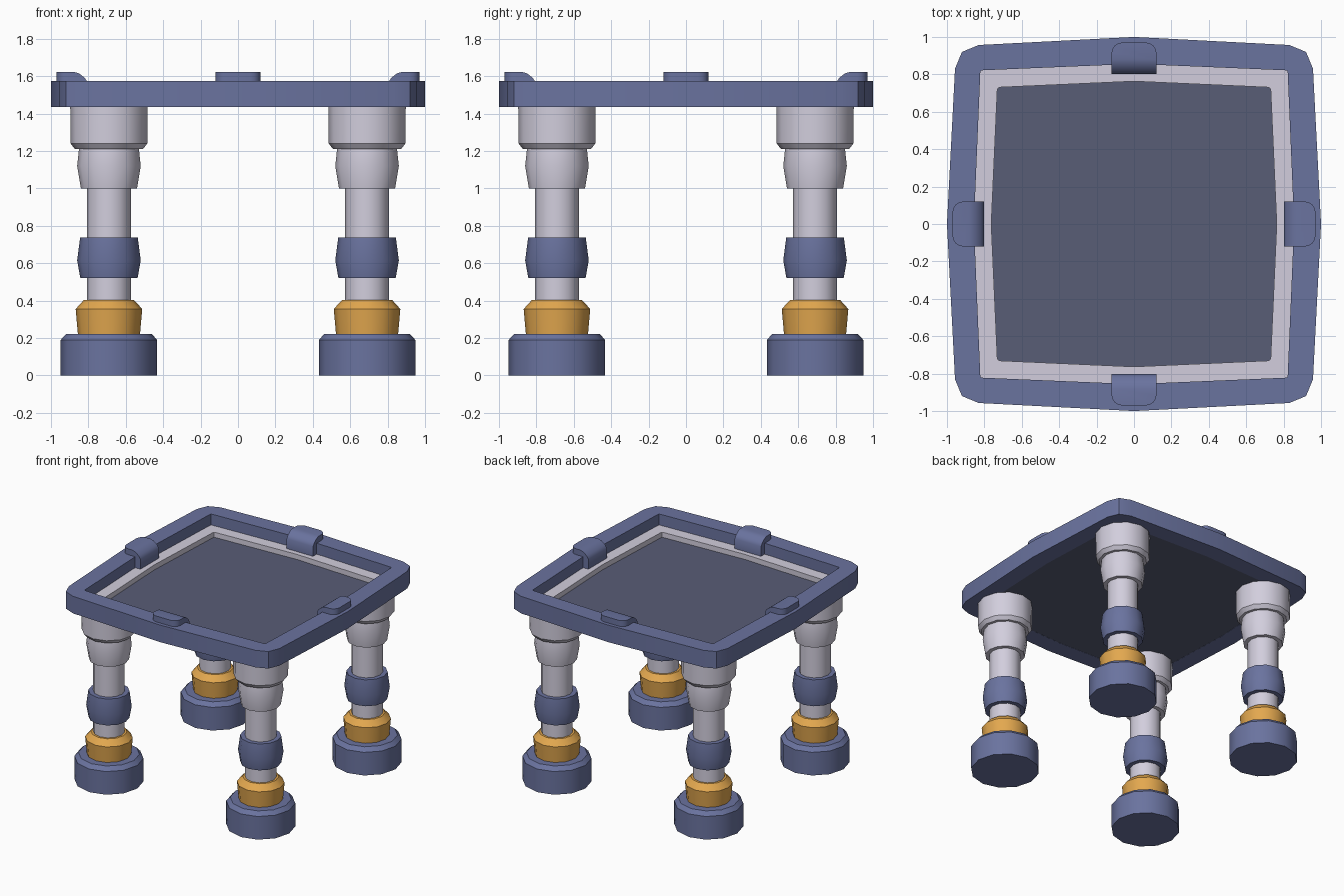
import bpy, bmesh, math

if "Cube" in bpy.data.objects:
    bpy.data.objects.remove(bpy.data.objects["Cube"])


def material(name, hex_code):
    def lin(c):
        c /= 255
        return c / 12.92 if c <= 0.04045 else ((c + 0.055) / 1.055) ** 2.4
    m = bpy.data.materials.new(name)
    m.diffuse_color = [lin(int(hex_code[i:i + 2], 16)) for i in (0, 2, 4)] + [1]
    m.use_nodes = True
    m.node_tree.nodes["Principled BSDF"].inputs["Base Color"].default_value = m.diffuse_color
    return m


BLUE = material("slate_blue", "6a739f")
GREY = material("pale_grey", "d2cedd")
DARK = material("dark_panel", "595d76")
ORANGE = material("amber", "e3a84f")


def finish(name, bm, mat, loc=(0, 0, 0), rot=0, angle=35):
    bmesh.ops.recalc_face_normals(bm, faces=bm.faces)
    me = bpy.data.meshes.new(name)
    bm.to_mesh(me)
    bm.free()
    me.materials.append(mat)
    ob = bpy.data.objects.new(name, me)
    bpy.context.collection.objects.link(ob)
    ob.location = loc
    ob.rotation_euler[2] = rot
    bpy.ops.object.select_all(action='DESELECT')
    ob.select_set(True)
    bpy.context.view_layer.objects.active = ob
    bpy.ops.object.shade_smooth_by_angle(angle=math.radians(angle))
    return ob


def bridge(bm, a, b):
    n = len(a)
    for i in range(n):
        j = (i + 1) % n
        bm.faces.new((a[i], a[j], b[j], b[i]))


def lathe(name, profile, mat, loc, sides=12):
    """Capped solid of revolution from (radius, height) pairs."""
    bm = bmesh.new()
    rings = [[bm.verts.new((r * math.cos(2 * math.pi * k / sides),
                            r * math.sin(2 * math.pi * k / sides), z))
              for k in range(sides)] for r, z in profile]
    for a, b in zip(rings, rings[1:]):
        bridge(bm, a, b)
    bm.faces.new(rings[0])
    bm.faces.new(rings[-1])
    return finish(name, bm, mat, loc)


def outline(side):
    """Repeat one side's points four times around z."""
    pts = []
    for k in range(4):
        c, s = round(math.cos(k * math.pi / 2)), round(math.sin(k * math.pi / 2))
        pts += [(c * x - s * y, s * x + c * y) for x, y in side]
    return pts


def slab(name, outer, z0, z1, mat, inner=None):
    """Flat plate, or a frame when an inner outline is given."""
    bm = bmesh.new()

    def loop(o, z):
        return [bm.verts.new((x, y, z)) for x, y in outline(o)]
    a, b = loop(outer, z0), loop(outer, z1)
    bridge(bm, a, b)
    if inner:
        c, d = loop(inner, z0), loop(inner, z1)
        bridge(bm, b, d)
        bridge(bm, d, c)
        bridge(bm, c, a)
    else:
        bm.faces.new(a)
        bm.faces.new(b)
    return finish(name, bm, mat)


# Table top: bulging frame, stepped ledge and recessed panel
OUTER = [(1, 0), (0.957, 0.83), (0.92, 0.92), (0.83, 0.957)]
INNER = [(0.856, 0), (0.822, 0.808), (0.819, 0.819), (0.808, 0.822)]
WELL = [(0.763, 0), (0.731, 0.715), (0.727, 0.727), (0.715, 0.731)]
slab("top_frame", OUTER, 1.435, 1.575, BLUE, INNER)
slab("inner_ledge", INNER, 1.442, 1.485, GREY, WELL)
slab("top_panel", INNER, 1.436, 1.443, DARK)

# Clips folded over the middle of each frame side
CLIP = [(0.97, 1.56), (0.97, 1.623), (0.88, 1.623), (0.85, 1.615), (0.818, 1.59),
        (0.803, 1.565), (0.803, 1.485), (0.86, 1.485), (0.86, 1.56)]
for k in range(4):
    bm = bmesh.new()
    a = [bm.verts.new((x, -0.12, z)) for x, z in CLIP]
    b = [bm.verts.new((x, 0.12, z)) for x, z in CLIP]
    bridge(bm, a, b)
    bm.faces.new(a)
    bm.faces.new(b)
    corners = [e for e in bm.edges
               if all(v.co.x > 0.96 for v in e.verts) and e.verts[0].co.y * e.verts[1].co.y > 0]
    bmesh.ops.bevel(bm, geom=corners, offset=0.055, segments=4, profile=0.5, affect='EDGES')
    finish(f"clip_{k + 1}", bm, BLUE, rot=k * math.pi / 2, angle=40)

# Turned legs
PARTS = [
    ("leg_foot", BLUE, [(0.258, 0), (0.258, 0.19), (0.228, 0.222)]),
    ("leg_collar", ORANGE, [(0.166, 0.22), (0.178, 0.355), (0.135, 0.402)]),
    ("leg_shaft", GREY, [(0.118, 0.38), (0.118, 1.02)]),
    ("leg_ring", BLUE, [(0.153, 0.52), (0.17, 0.615), (0.154, 0.737)]),
    ("leg_neck", GREY, [(0.15, 1.0), (0.17, 1.12), (0.16, 1.212)]),
    ("leg_socket", GREY, [(0.182, 1.21), (0.205, 1.24), (0.207, 1.437)]),
]
for sx in (-1, 1):
    for sy in (-1, 1):
        place = ("front" if sy < 0 else "back") + ("_left" if sx < 0 else "_right")
        for name, mat, profile in PARTS:
            lathe(f"{place}_{name}", profile, mat, (0.69 * sx, 0.69 * sy, 0))
